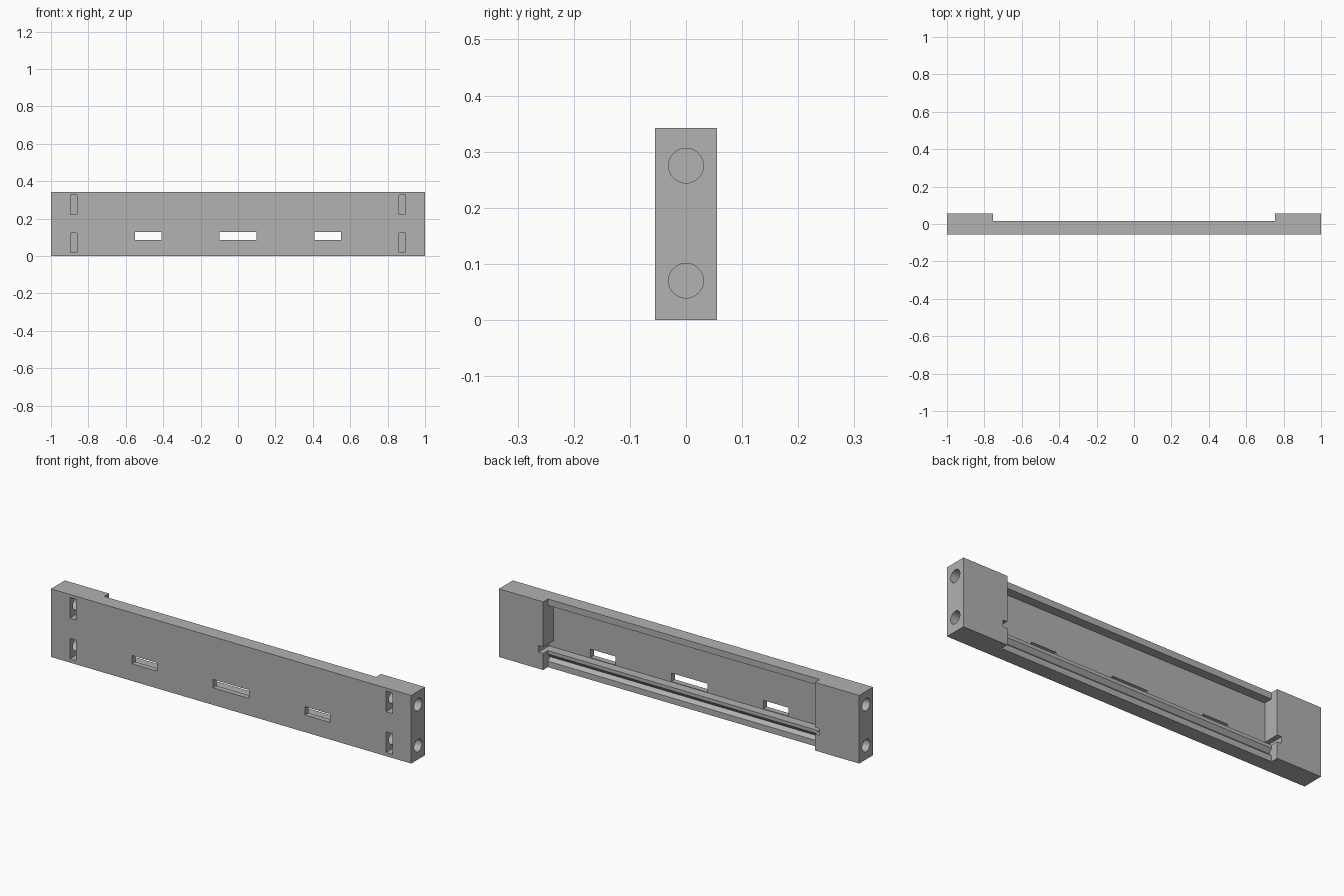
import bpy, bmesh
from mathutils import Matrix, Vector

cube = bpy.data.objects.get("Cube")
if cube:
    bpy.data.objects.remove(cube, do_unlink=True)

grey = bpy.data.materials.new("plain grey")
grey.use_nodes = True
colour = (0.445, 0.445, 0.445, 1)
grey.diffuse_color = colour
grey.node_tree.nodes["Principled BSDF"].inputs["Base Color"].default_value = colour

HEIGHT, HALF_DEPTH = 0.342, 0.055
WALL_Y, RAIL_Y, BLOCK_X = -0.028, 0.017, 0.755
SHELF_Z = 0.083


def make_object(name, bm):
    bmesh.ops.recalc_face_normals(bm, faces=bm.faces)
    mesh = bpy.data.meshes.new(name)
    bm.to_mesh(mesh)
    bm.free()
    mesh.materials.append(grey)
    obj = bpy.data.objects.new(name, mesh)
    bpy.context.collection.objects.link(obj)
    return obj


def box(name, x, y, z):
    bm = bmesh.new()
    centre = Vector([(a + b) / 2 for a, b in (x, y, z)])
    size = Vector([abs(b - a) for a, b in (x, y, z)])
    bmesh.ops.create_cube(bm, size=1, matrix=Matrix.Translation(centre) @ Matrix.Diagonal(size).to_4x4())
    return make_object(name, bm)


def prism(name, half_length, profile):
    bm = bmesh.new()
    face = bm.faces.new([bm.verts.new((-half_length, y, z)) for y, z in profile])
    moved = bmesh.ops.extrude_face_region(bm, geom=[face])["geom"]
    bmesh.ops.translate(bm, vec=(2 * half_length, 0, 0),
                        verts=[v for v in moved if isinstance(v, bmesh.types.BMVert)])
    return make_object(name, bm)


def bolt_hole(name, x, z, length):
    bm = bmesh.new()
    bmesh.ops.create_cone(bm, cap_ends=True, segments=48, radius1=0.031, radius2=0.031, depth=length,
                          matrix=Matrix.Translation((x, 0, z)) @ Matrix.Rotation(1.570796, 4, "Y"))
    return make_object(name, bm)


def cut(target, cutter):
    bpy.context.view_layer.objects.active = target
    mod = target.modifiers.new("cut", "BOOLEAN")
    mod.operation, mod.solver, mod.object = "DIFFERENCE", "EXACT", cutter
    bpy.ops.object.modifier_apply(modifier=mod.name)
    bpy.data.objects.remove(cutter, do_unlink=True)


# Solid bar
bar = box("bar_housing", (-1, 1), (-HALF_DEPTH, HALF_DEPTH), (0, HEIGHT))

# Back recess: top lip, rear wall, shelf and V-shaped groove above the bottom lip
cut(bar, prism("back_recess", BLOCK_X, [
    (0.2, -0.1), (RAIL_Y, -0.1), (RAIL_Y, 0.03), (0, 0.046), (RAIL_Y, 0.066),
    (RAIL_Y, SHELF_Z), (WALL_Y, SHELF_Z), (WALL_Y, HEIGHT - 0.032),
    (RAIL_Y, HEIGHT - 0.032), (RAIL_Y, 0.5), (0.2, 0.5)]))

# Shelf channel running a little way into both end blocks
cut(bar, box("shelf_channel", (-0.78, 0.78), (WALL_Y, 0.2), (SHELF_Z, 0.116)))

# Front windows
for x, half_width in ((-0.48, 0.07), (0, 0.1), (0.48, 0.07)):
    cut(bar, box("window", (x - half_width, x + half_width), (-0.2, 0), (0.086, 0.128)))

# Bolt holes in the ends and nut slots in the front
for side in (-1, 1):
    for z in (0.07, 0.275):
        cut(bar, bolt_hole("bolt_hole", side * 0.95, z, 0.26))
        cut(bar, box("nut_slot", (side * 0.86, side * 0.895), (-0.2, 0.04), (z - 0.052, z + 0.052)))

# Smooth hole walls, crisp edges elsewhere
bpy.ops.object.select_all(action="DESELECT")
bar.select_set(True)
bpy.context.view_layer.objects.active = bar
bpy.ops.object.shade_smooth_by_angle(angle=0.5)
